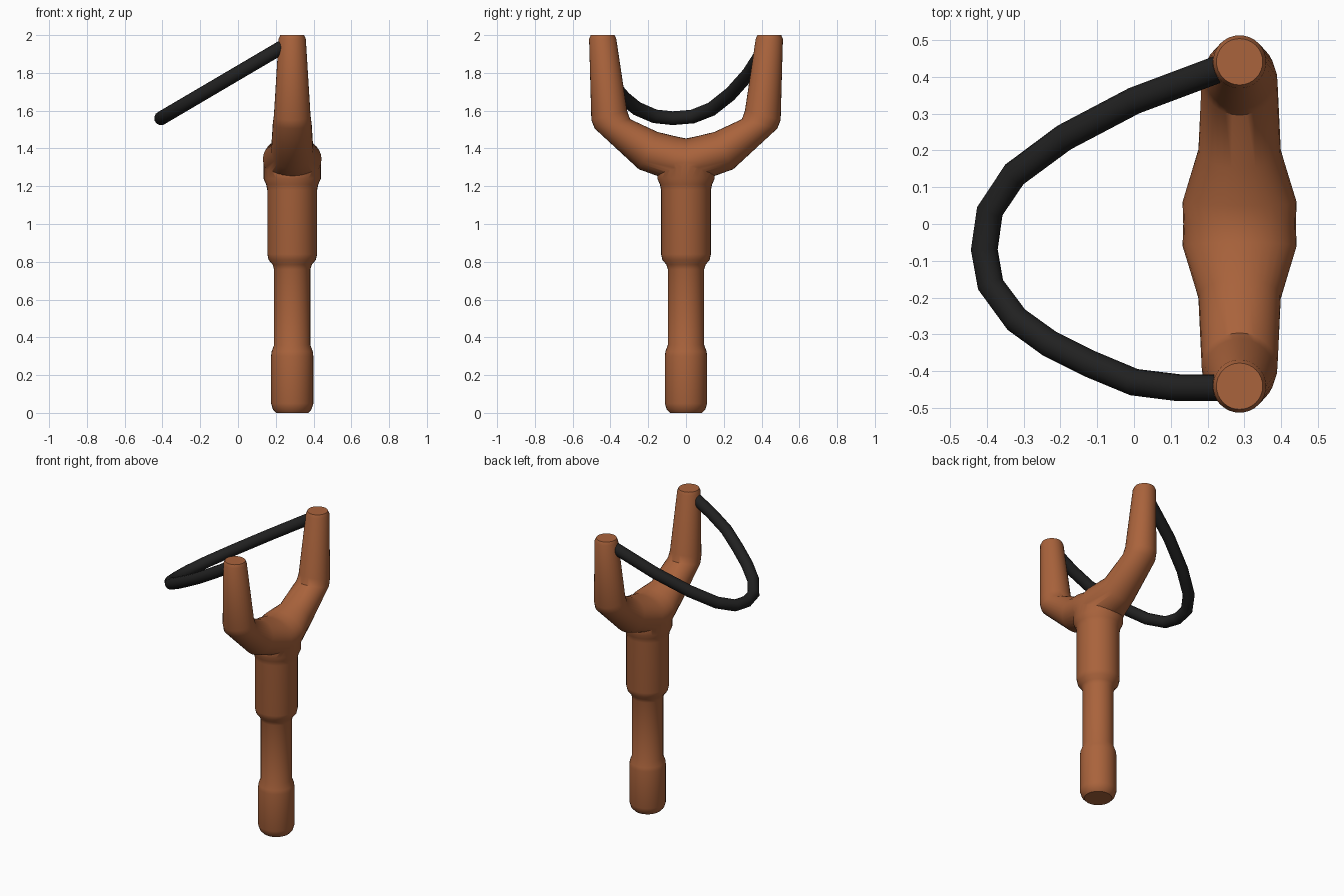
import bpy, bmesh
from math import cos, sin, pi
from mathutils import Vector

if "Cube" in bpy.data.objects:
    bpy.data.objects.remove(bpy.data.objects["Cube"])

CX = 0.287   # x of the wooden frame axis
SIDES = 32


def material(name, rgb):
    m = bpy.data.materials.new(name)
    m.diffuse_color = (*rgb, 1)
    m.use_nodes = True
    m.node_tree.nodes["Principled BSDF"].inputs["Base Color"].default_value = m.diffuse_color
    return m


def loft(name, rings, mat):
    """Skin a list of point rings and cap both ends."""
    bm = bmesh.new()
    vs = [[bm.verts.new(p) for p in ring] for ring in rings]
    for a, b in zip(vs, vs[1:]):
        for i in range(len(a)):
            j = (i + 1) % len(a)
            bm.faces.new((a[i], a[j], b[j], b[i]))
    bm.faces.new(vs[0][::-1])
    bm.faces.new(vs[-1])
    bmesh.ops.recalc_face_normals(bm, faces=bm.faces[:])
    me = bpy.data.meshes.new(name)
    bm.to_mesh(me)
    bm.free()
    ob = bpy.data.objects.new(name, me)
    bpy.context.collection.objects.link(ob)
    me.materials.append(mat)
    return ob


def section(upper, lower, rx):
    """Elliptical ring across the y-z segment upper-lower, half width rx in x."""
    u, l = Vector((CX, *upper)), Vector((CX, *lower))
    c, h = (u + l) / 2, (u - l) / 2
    return [c + Vector((rx * cos(t), 0, 0)) + h * sin(t)
            for t in (2 * pi * i / SIDES for i in range(SIDES))]


def smooth(ob, angle):
    bpy.ops.object.select_all(action='DESELECT')
    ob.select_set(True)
    bpy.context.view_layer.objects.active = ob
    bpy.ops.object.shade_smooth_by_angle(angle=angle)


wood = material("wood", (0.40, 0.125, 0.045))
rubber = material("rubber", (0.015, 0.015, 0.015))

# Turned handle with a thicker foot and collar
profile = [(0.085, 0), (0.102, 0.018), (0.112, 0.05), (0.112, 0.30), (0.109, 0.325),
           (0.096, 0.36), (0.096, 0.76), (0.104, 0.785), (0.125, 0.81), (0.132, 0.84),
           (0.132, 1.18), (0.138, 1.21), (0.152, 1.24), (0.152, 1.32), (0.11, 1.38)]
handle = loft("frame", [section((r, z), (-r, z), r) for r, z in profile], wood)

# Fork: one half as (upper/inner point, lower/outer point, half width), mirrored in y
half = [((0.05, 1.463), (0.07, 1.225), 0.155),
        ((0.15, 1.487), (0.25, 1.29), 0.112),
        ((0.296, 1.555), (0.483, 1.505), 0.103),
        ((0.312, 1.60), (0.501, 1.55), 0.097),
        ((0.369, 1.98), (0.513, 1.98), 0.072),
        ((0.378, 2.0), (0.504, 2.0), 0.063)]
mirror = [((-u[0], u[1]), (-l[0], l[1]), r) for u, l, r in reversed(half)]
middle = [((0, 1.453), (0, 1.20), 0.153)]
fork = loft("fork", [section(*s) for s in mirror + middle + half], wood)

# Join the fork into the handle
mod = handle.modifiers.new("union", 'BOOLEAN')
mod.operation = 'UNION'
mod.solver = 'EXACT'
mod.object = fork
bpy.context.view_layer.objects.active = handle
bpy.ops.object.modifier_apply(modifier=mod.name)
bpy.data.objects.remove(fork)
smooth(handle, 0.7)

# Rubber band: sloped loop of tube between the prong tips
path = [(0.28, 0.44), (0.20, 0.41), (0.0, 0.335), (-0.19, 0.235), (-0.325, 0.135),
        (-0.392, 0.035), (-0.407, -0.07), (-0.39, -0.165), (-0.32, -0.26),
        (-0.23, -0.325), (-0.12, -0.38), (0.0, -0.43), (0.12, -0.445), (0.28, -0.445)]
cu = bpy.data.curves.new("rubber_band", 'CURVE')
cu.dimensions = '3D'
cu.bevel_depth = 0.037
cu.bevel_resolution = 4
cu.use_fill_caps = True
sp = cu.splines.new('POLY')
sp.points.add(len(path) - 1)
for p, (x, y) in zip(sp.points, path):
    p.co = (x, y, 1.917 + 0.588 * (x - 0.2), 1)
band = bpy.data.objects.new("rubber_band", cu)
bpy.context.collection.objects.link(band)
cu.materials.append(rubber)
bpy.ops.object.select_all(action='DESELECT')
band.select_set(True)
bpy.context.view_layer.objects.active = band
bpy.ops.object.convert(target='MESH')
smooth(bpy.context.view_layer.objects.active, 0.7)
